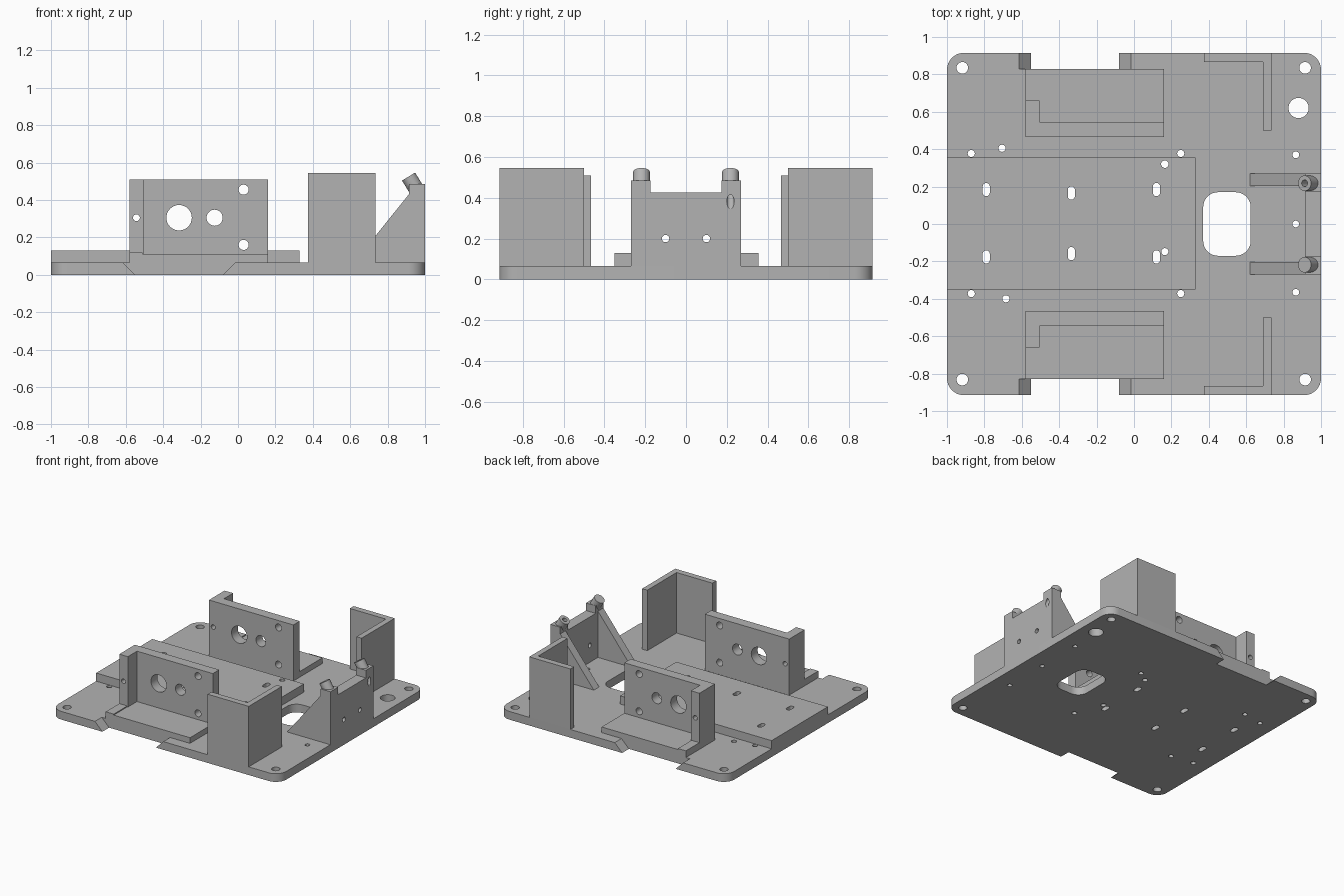
import bpy, bmesh
from math import pi, cos, sin
from mathutils import Vector

if "Cube" in bpy.data.objects:
    bpy.data.objects.remove(bpy.data.objects["Cube"], do_unlink=True)

grey = bpy.data.materials.new("plain grey")
grey.use_nodes = True
grey.diffuse_color = (0.45, 0.45, 0.45, 1)
grey.node_tree.nodes["Principled BSDF"].inputs["Base Color"].default_value = grey.diffuse_color

PLACE = {"x": lambda a, b, t: (t, a, b),
         "y": lambda a, b, t: (a, t, b),
         "z": lambda a, b, t: (a, b, t)}


def add_prism(bm, pts, axis, lo, hi):
    """Extrude a 2D outline along an axis."""
    put = PLACE[axis]
    ends = [[bm.verts.new(put(a, b, t)) for a, b in pts] for t in (lo, hi)]
    for ring in ends:
        bm.faces.new(ring)
    n = len(pts)
    for i in range(n):
        j = (i + 1) % n
        bm.faces.new((ends[0][i], ends[0][j], ends[1][j], ends[1][i]))


def finish(name, bm):
    bmesh.ops.recalc_face_normals(bm, faces=bm.faces[:])
    me = bpy.data.meshes.new(name)
    bm.to_mesh(me)
    bm.free()
    me.materials.append(grey)
    ob = bpy.data.objects.new(name, me)
    bpy.context.collection.objects.link(ob)
    return ob


def prisms(name, *parts):
    bm = bmesh.new()
    for part in parts:
        add_prism(bm, *part)
    return finish(name, bm)


def rect(x0, x1, y0, y1):
    return [(x0, y0), (x1, y0), (x1, y1), (x0, y1)]


def rounded(cx, cy, hx, hy, r, n=8):
    """Rounded rectangle; also gives circles and slots."""
    pts = []
    for k, (sx, sy) in enumerate(((1, 1), (-1, 1), (-1, -1), (1, -1))):
        for i in range(n + 1):
            a = (k + i / n) * pi / 2
            p = (cx + sx * (hx - r) + r * cos(a), cy + sy * (hy - r) + r * sin(a))
            if not pts or (Vector(p) - Vector(pts[-1])).length > 1e-5:
                pts.append(p)
    if (Vector(pts[0]) - Vector(pts[-1])).length < 1e-5:
        pts.pop()
    return pts


def circle(x, y, r):
    return rounded(x, y, r, r, r)


def rod(name, start, end, r):
    bm = bmesh.new()
    d = Vector(end) - Vector(start)
    bmesh.ops.create_cone(bm, cap_ends=True, segments=32, radius1=r, radius2=r, depth=d.length)
    rot = d.to_track_quat("Z", "Y")
    for v in bm.verts:
        v.co = rot @ v.co + (Vector(start) + Vector(end)) / 2
    return finish(name, bm)


def cut(ob, cutter):
    cutter.hide_render = True
    mod = ob.modifiers.new("cut", "BOOLEAN")
    mod.operation, mod.solver, mod.object = "DIFFERENCE", "EXACT", cutter
    bpy.context.view_layer.objects.active = ob
    bpy.ops.object.modifier_apply(modifier=mod.name)


def discard(*obs):
    for ob in obs:
        bpy.data.objects.remove(ob, do_unlink=True)


BASE = 0.065
made = []

# Base plate and raised deck
base = prisms("base_plate", (rounded(0, 0, 1, 0.915, 0.09), "z", 0, BASE))
deck = prisms("raised_deck", (rect(-1, 0.33, -0.35, 0.355), "z", BASE, 0.13))
made += [base, deck]

# Holes, slots and window through the plates
holes = [(x, y, 0.031) for x in (-0.918, 0.915) for y in (-0.832, 0.835)]
holes += [(x, y, 0.019) for x in (-0.87, 0.25) for y in (-0.372, 0.377)]
holes += [(0.865, y, 0.018) for y in (-0.365, 0, 0.37)]
holes += [(-0.705, 0.405, 0.019), (-0.685, -0.4, 0.019),
          (0.165, 0.32, 0.02), (0.165, -0.148, 0.019), (0.88, 0.62, 0.054)]
outlines = [circle(*h) for h in holes]
for x in (-0.79, -0.335, 0.12):
    for y in (-0.176, 0.184):
        y *= 0.9 if x == -0.335 else 1
        outlines.append(rounded(x, y, 0.019, 0.035, 0.018))
outlines.append(rounded(0.497, 0, 0.127, 0.17, 0.08))
drill = prisms("plate_drill", *[(o, "z", -0.1, 0.2) for o in outlines])
cut(base, drill)
cut(deck, drill)

# Bevelled notches in both side edges
notch = [(-0.54, -0.01), (-0.09, -0.01), (-0.005, 0.075), (-0.625, 0.075)]
notches = prisms("notch_cutter", (notch, "y", 0.83, 1), (notch, "y", -1, -0.83))
cut(base, notches)
discard(drill, notches)

# Motor mounts and corner walls, mirrored front to back
motor_holes = [(-0.315, 0.305, 0.068), (-0.125, 0.305, 0.043), (0.03, 0.455, 0.027),
               (0.03, 0.16, 0.027), (-0.543, 0.305, 0.018)]
wall_plan = [(-0.58, 0.465), (0.16, 0.465), (0.16, 0.545),
             (-0.505, 0.545), (-0.505, 0.66), (-0.58, 0.66)]
shelf_profile = [(-0.58, BASE), (0.16, BASE), (0.16, 0.11),
                 (-0.51, 0.11), (-0.51, 0.118), (-0.58, 0.118)]
corner_plan = [(0.375, 0.915), (0.735, 0.915), (0.735, 0.5),
               (0.69, 0.5), (0.69, 0.867), (0.375, 0.867)]
for side, s in (("front", -1), ("back", 1)):
    def flip(plan):
        return [(x, s * y) for x, y in plan]
    wall = prisms(side + "_motor_wall", (flip(wall_plan), "z", BASE, 0.51))
    drill = prisms("motor_drill", *[(circle(*h), "y", s * 0.4, s * 0.75) for h in motor_holes])
    cut(wall, drill)
    discard(drill)
    made += [wall,
             prisms(side + "_motor_shelf", (shelf_profile, "y", s * 0.545, s * 0.83)),
             prisms(side + "_corner_wall", (flip(corner_plan), "z", BASE, 0.545))]

# Sensor bracket with two raised ends
outline = [(-0.27, BASE), (0.27, BASE), (0.27, 0.485), (0.175, 0.485),
           (0.175, 0.425), (-0.175, 0.425), (-0.175, 0.485), (-0.27, 0.485)]
bracket = prisms("sensor_bracket", (outline, "x", 0.915, 1))
drill = prisms("bracket_drill", *[(circle(y, 0.2, 0.018), "x", 0.8, 1.1) for y in (-0.1, 0.1)])
cut(bracket, drill)
discard(drill)
made.append(bracket)

# Gussets and tilted, bored pegs
gusset_profile = [(0.62, BASE), (0.915, BASE), (0.915, 0.432)]
for side, s in (("front", -1), ("back", 1)):
    made.append(prisms(side + "_gusset", (gusset_profile, "y", s * 0.203, s * 0.27)))
    tip = Vector((0.912, s * 0.218, 0.525))
    down = Vector((0.52, 0, -0.855))
    peg = rod(side + "_peg", tip, tip + down * 0.09, 0.041)
    bore = rod("bore", tip - down * 0.05, tip + down * 0.25, 0.018)
    cut(peg, bore)
    cut(bracket, bore)
    discard(bore)
    made.append(peg)

# Smooth the round surfaces, keep edges sharp
bpy.ops.object.select_all(action="DESELECT")
for ob in made:
    ob.select_set(True)
bpy.context.view_layer.objects.active = base
bpy.ops.object.shade_smooth_by_angle(angle=pi / 6)
